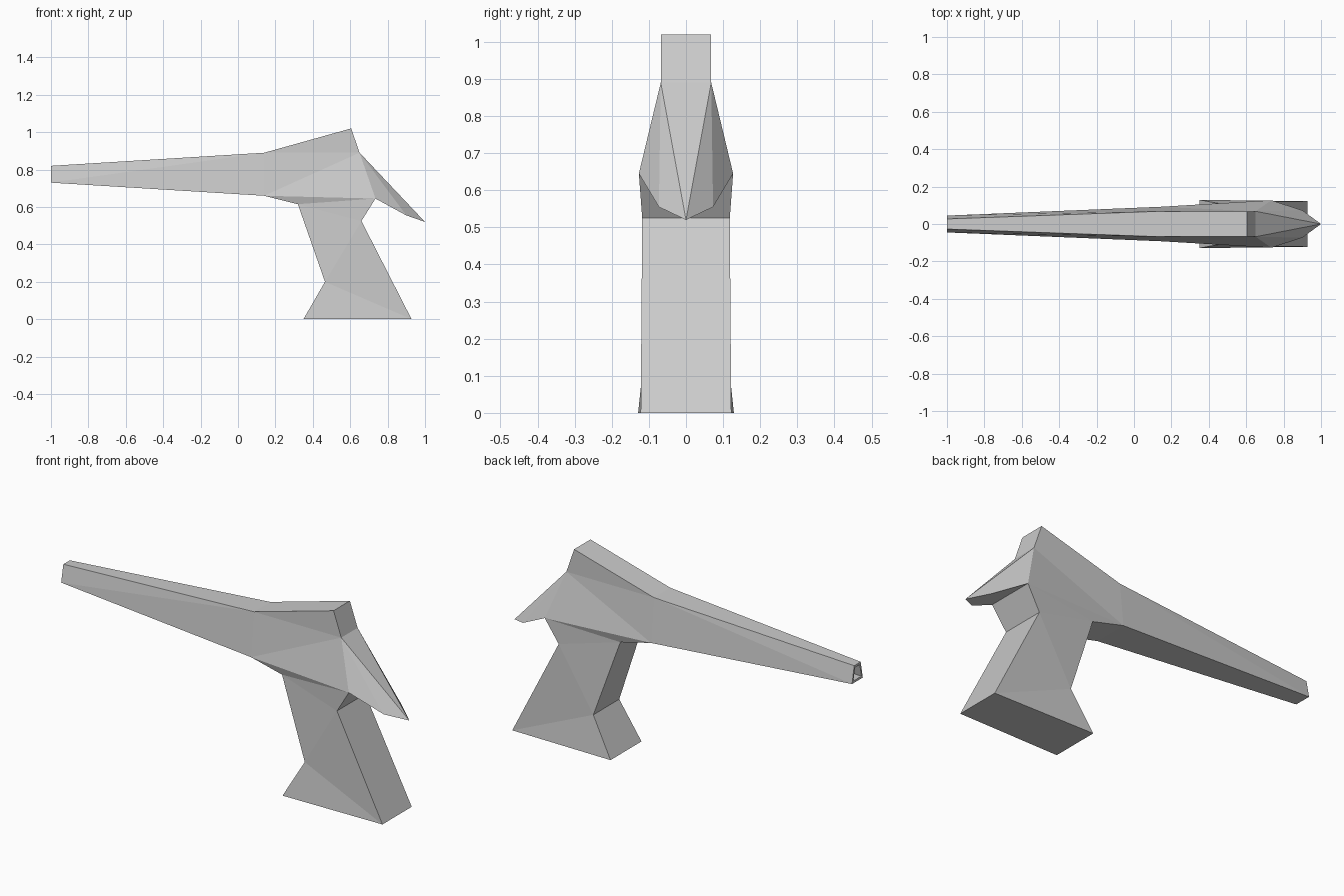
import bpy
import bmesh

cube = bpy.data.objects.get("Cube")
if cube:
    bpy.data.objects.remove(cube, do_unlink=True)

grey = bpy.data.materials.new("plain grey")
grey.use_nodes = True
colour = (0.6, 0.6, 0.6, 1.0)
grey.diffuse_color = colour
grey.node_tree.nodes["Principled BSDF"].inputs["Base Color"].default_value = colour


def mirrored_part(name, points, sides, bridges):
    """points: name -> (x, half width, z). sides: faces copied on both sides.
    bridges: chains of points whose edges are spanned across the middle."""
    bm = bmesh.new()
    left, right = {}, {}
    for key, (x, w, z) in points.items():
        left[key] = bm.verts.new((x, w, z))
        right[key] = left[key] if w == 0 else bm.verts.new((x, -w, z))
    for face in sides:
        bm.faces.new([left[k] for k in face])
        bm.faces.new([right[k] for k in reversed(face)])
    for chain in bridges:
        for a, b in zip(chain, chain[1:]):
            loop = [left[a], left[b], right[b], right[a]]
            bm.faces.new(list(dict.fromkeys(loop)))
    bmesh.ops.recalc_face_normals(bm, faces=bm.faces[:])
    mesh = bpy.data.meshes.new(name)
    bm.to_mesh(mesh)
    bm.free()
    mesh.materials.append(grey)
    obj = bpy.data.objects.new(name, mesh)
    bpy.context.collection.objects.link(obj)
    return obj


# Points shared by the body and the grip
throat = (0.32, 0.09, 0.615)
heel = (0.735, 0.127, 0.645)

# Body: tapered hollow barrel, raised sight hump and pointed tail
body = {
    "muzzle_top": (-1.0, 0.027, 0.82),
    "muzzle_low": (-1.0, 0.045, 0.73),
    "rim_top": (-1.0, 0.019, 0.808),
    "rim_low": (-1.0, 0.034, 0.742),
    "bore_top": (-0.75, 0.019, 0.81),
    "bore_low": (-0.75, 0.034, 0.742),
    "mid_top": (0.14, 0.068, 0.89),
    "mid_low": (0.14, 0.092, 0.66),
    "hump": (0.605, 0.068, 1.02),
    "shoulder": (0.65, 0.068, 0.89),
    "throat": throat,
    "heel": heel,
    "barb": (0.90, 0.073, 0.555),
    "tip": (1.0, 0.0, 0.52),
}
mirrored_part(
    "body", body,
    sides=[
        ("muzzle_low", "mid_top", "muzzle_top"),
        ("muzzle_low", "mid_low", "mid_top"),
        ("mid_low", "shoulder", "mid_top"),
        ("mid_low", "heel", "shoulder"),
        ("mid_top", "shoulder", "hump"),
        ("mid_low", "throat", "heel"),
        ("heel", "barb", "shoulder"),
        ("barb", "tip", "shoulder"),
        ("muzzle_top", "rim_top", "rim_low", "muzzle_low"),
        ("rim_top", "bore_top", "bore_low", "rim_low"),
    ],
    bridges=[
        ("rim_top", "muzzle_top", "mid_top", "hump", "shoulder", "tip"),
        ("rim_low", "muzzle_low", "mid_low", "throat"),
        ("heel", "barb", "tip"),
        ("rim_top", "bore_top", "bore_low", "rim_low"),
    ])

# Grip: bent handle with a flared foot
grip = {
    "throat": throat,
    "heel": heel,
    "waist_back": (0.66, 0.118, 0.525),
    "waist_front": (0.465, 0.108, 0.20),
    "foot_front": (0.35, 0.129, 0.0),
    "foot_back": (0.928, 0.122, 0.0),
}
mirrored_part(
    "grip", grip,
    sides=[
        ("throat", "waist_back", "heel"),
        ("throat", "waist_front", "waist_back"),
        ("waist_front", "foot_back", "waist_back"),
        ("waist_front", "foot_front", "foot_back"),
    ],
    bridges=[("throat", "waist_front", "foot_front", "foot_back",
              "waist_back", "heel")])
